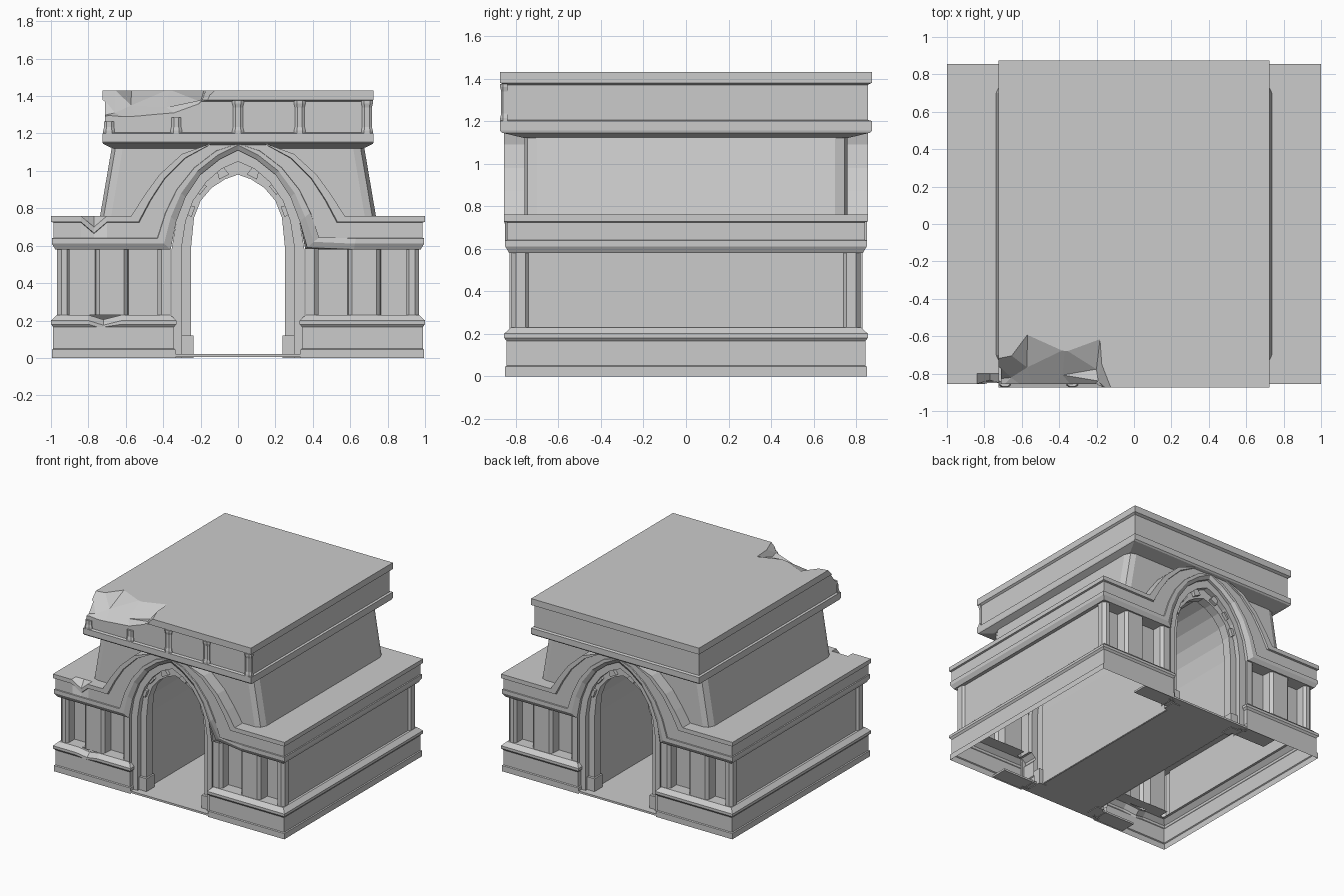
import bpy, bmesh
from mathutils import Vector

if "Cube" in bpy.data.objects:
    bpy.data.objects.remove(bpy.data.objects["Cube"])

def material(name, rgb):
    m = bpy.data.materials.new(name)
    m.diffuse_color = (*rgb, 1)
    m.use_nodes = True
    m.node_tree.nodes["Principled BSDF"].inputs["Base Color"].default_value = m.diffuse_color
    return m

pale = material("pale_stone", (.86, .89, .88))
dark = material("dark_stone", (.60, .61, .61))

def finish(name, bm, mat=pale):
    bmesh.ops.remove_doubles(bm, verts=bm.verts, dist=1e-5)
    bmesh.ops.recalc_face_normals(bm, faces=bm.faces)
    me = bpy.data.meshes.new(name)
    bm.to_mesh(me)
    bm.free()
    me.materials.append(mat)
    ob = bpy.data.objects.new(name, me)
    bpy.context.collection.objects.link(ob)
    return ob

def loft(bm, rows, closed=False, caps=False):
    vs = [[bm.verts.new(p) for p in r] for r in rows]
    n = len(rows[0])
    for a, b in zip(vs, vs[1:]):
        for i in range(n if closed else n - 1):
            j = (i + 1) % n
            bm.faces.new((a[i], a[j], b[j], b[i]))
    if caps:
        bm.faces.new(vs[0][::-1])
        bm.faces.new(vs[-1])

def both_sides(name, rows, chip=None, mat=pale):
    """Build the right half and its left copy; chip may move single points."""
    bm = bmesh.new()
    for s in (1, -1):
        loft(bm, [[(chip or (lambda p: p))(Vector((s * x, y, z))) for x, y, z in r] for r in rows])
    return finish(name, bm, mat)

def there_and_back(pts):
    """Continue a front path round to the back as its mirror image."""
    return pts + [(x, -y, z) for x, y, z in reversed(pts)]

def sweep_rows(path, profile):
    """Offset an open plan path with mitred corners for each (offset, z)."""
    P = [Vector(p) for p in path]
    d = [(b - a).normalized() for a, b in zip(P, P[1:])]
    nrm = [Vector((v.y, -v.x)) for v in d]
    rows = []
    for off, z in profile:
        row = []
        for i, p in enumerate(P):
            a, b = nrm[max(i - 1, 0)], nrm[min(i, len(nrm) - 1)]
            q = p + (a + b) * (off / (1 + a.dot(b)))
            row.append((q.x, q.y, z))
        rows.append(row)
    return rows

def mirror_path(p):
    return p + [(x, -y) for x, y in reversed(p)]

def box(name, x0, x1, y0, y1, z0, z1):
    bm = bmesh.new()
    loft(bm, [[(x0, y0, z), (x1, y0, z), (x1, y1, z), (x0, y1, z)] for z in (z0, z1)], True, True)
    return finish(name, bm)

# Moulded base, open underneath, with a chipped ledge on the front left
def base_chip(p):
    if abs(p.x + .72) < .02 and p.y < -.8 and p.z > .17:
        return p + Vector((0, .02, -.025))
    return p
base = mirror_path([(.35, -.7), (.35, -.835), (.62, -.835), (.72, -.835), (.80, -.835), (.98, -.835)])
both_sides("base", sweep_rows(base, [(.015, 0), (.015, .045), (.008, .05), (.008, .165), (.02, .18),
                                     (.02, .2), (-.012, .23), (-.03, .23)]), base_chip)
# Sills of the recesses
for f in (1, -1):
    both_sides("recess_sill", [[(x, f * .725, .23), (x, f * .806, .23)] for x in (.41, .92)])

# Lower walls with corner pilasters, darker recesses and faceted columns
wall = mirror_path([(.36, -.74), (.36, -.82), (.41, -.82), (.43, -.80), (.43, -.73), (.585, -.73),
                    (.59, -.80), (.61, -.82), (.74, -.82), (.76, -.80), (.765, -.73), (.90, -.73),
                    (.90, -.80), (.915, -.82), (.945, -.82), (.967, -.80), (.967, -.755), (.95, -.74)])
ob = both_sides("lower_wall", [[(x, y, z) for x, y in wall] for z in (.23, .585)])
ob.data.materials.append(dark)
for p in ob.data.polygons:
    if abs(abs(p.center.y) - .73) < .002:
        p.material_index = 1

# Cornice that rises over each arch as a hood
low = [(0, 1.11), (.10, 1.06), (.20, .98), (.28, .86), (.33, .73), (.36, .58),
       (.62, .58), (.70, .58), (.77, .58), (.84, .58)]
high = [(0, 1.28), (.15, 1.2), (.30, 1.09), (.42, .98), (.50, .87), (.57, .76),
        (.65, .76), (.70, .76), (.77, .76), (.84, .76)]
def cornice_row(t, out):
    y, edge = -(.82 + out), .965 + out
    pts = [(min(a + (c - a) * t, edge), y, min(b + (d - b) * t, 1.145))
           for (a, b), (c, d) in zip(low, high)]
    return there_and_back(pts + [(edge, y, .58 + .18 * t)])
def cornice_chip(p):
    if abs(p.x + .77) < .01 and p.y < -.81 and p.z > .7:
        return p + Vector((0, .02, -.06))
    if .35 < p.x < .43 and p.y < -.82 and p.z < .66:
        return p + Vector((.01, .03, .01))
    return p
both_sides("cornice_and_hood", [cornice_row(*r) for r in (
    (0, -.09), (0, .012), (.17, .03), (.33, .03), (.34, .022), (.80, .022), (.82, .035),
    (1, .035), (1, -.02), (1, -.12), (1, -.25))], cornice_chip)

# Stepped arch rings at both ends and the tunnel between them
outer = low[:5] + [(.355, .58), (.355, 0)]
mid = [(0, 1.05), (.09, 1.01), (.17, .94), (.24, .84), (.28, .73), (.30, .60), (.30, 0)]
inner = [(0, .98), (.07, .955), (.14, .91), (.20, .84), (.235, .75), (.25, .60), (.25, 0)]
vault = [((a + 2 * c) / 3, (b + 2 * d) / 3) for (a, b), (c, d) in zip(mid, inner)]
steps = [(outer, -.83), (outer, -.81), (mid, -.81), (mid, -.77), (inner, -.77), (inner, -.70), (vault, -.70)]
steps += [(c, -y) for c, y in reversed(steps)]
both_sides("arch_and_tunnel", [[(x, y, z) for x, z in c] for c, y in steps])

# Jamb feet and small wedge blocks round each arch
for s in (1, -1):
    for f in (1, -1):
        xs, ys = sorted((s * .237, s * .30)), sorted((f * .69, f * .79))
        box("jamb_foot", *xs, *ys, 0, .12)
        for x, z, ux, uz in ((.262, .79, .94, .34), (.205, .91, .78, .62), (.085, .99, .45, .89)):
            bm = bmesh.new()
            c, u, t = Vector((x, 0, z)), Vector((ux, 0, uz)), Vector((-uz, 0, ux))
            quad = [c - u * .025 - t * .03, c - u * .025 + t * .03,
                    c + u * .025 + t * .02, c + u * .025 - t * .02]
            loft(bm, [[(s * q.x, f * y, q.z) for q in quad] for y in (.74, .795)], True, True)
            finish("arch_block", bm)

# Tunnel floor and its wider thresholds
box("floor", -.27, .27, -.72, .72, .005, .02)
for f in (1, -1):
    ys = sorted((f * .72, f * .845))
    box("threshold", -.6, .6, *ys, .005, .02)

# Upper battered wall with softened corners
def upper_row(start, X, z):
    return there_and_back([(start, -.76, z), (X - .06, -.76, z), (X - .02, -.745, z), (X, -.70, z)])
both_sides("upper_wall", [upper_row(.45, .738, .755), upper_row(.2, .675, 1.125)], mat=dark)

# Entablature: sloped soffit, lower flange, frieze and roof slab
bm = bmesh.new()
loft(bm, [[(-x, -y, z), (x, -y, z), (x, y, z), (-x, y, z)] for x, y, z in (
    (.67, .76, 1.12), (.722, .865, 1.145), (.725, .875, 1.155), (.725, .875, 1.2),
    (.71, .855, 1.205), (.71, .855, 1.37), (.725, .875, 1.38), (.725, .875, 1.43))], True, True)
top = finish("entablature", bm)

# Spool-shaped studs on the front frieze, two of them broken off
for x, h in ((-.69, 1.265), (-.33, 1.285), (0, 1.375), (.33, 1.375), (.69, 1.375)):
    bm = bmesh.new()
    rows = []
    spool = [(1.2, .031), (1.215, .031), (1.235, .026)]
    spool += [(h - .035, .026), (h - .015, .031), (h, .031)] if h > 1.3 else [(h, .026)]
    for z, w in spool:
        rows.append([(x - w, -.84, z), (x - w, -.852 - w * .3, z), (x - w * .5, -.843 - w, z),
                     (x + w * .5, -.843 - w, z), (x + w, -.852 - w * .3, z), (x + w, -.84, z)])
    loft(bm, rows, True, True)
    finish("frieze_stud", bm)

# Broken front left corner of the roof
bm = bmesh.new()
plan = [(-.76, -.92), (-.52, -.92), (-.27, -.92), (-.18, -.92), (-.10, -.92), (-.17, -.74), (-.18, -.60),
        (-.37, -.67), (-.57, -.58), (-.66, -.70), (-.76, -.72)]
depth = [1.27, 1.25, 1.27, 1.35, 1.38, 1.38, 1.37, 1.34, 1.35, 1.31, 1.29]
loft(bm, [[(x * .95 - .03, -.92 + (y + .92) * .45, z) for (x, y), z in zip(plan, depth)],
          [(x, y, 1.436) for x, y in plan]], True, True)
bmesh.ops.triangulate(bm, faces=bm.faces)
cutter = finish("break_cutter", bm)
cutter.hide_render = True
cutter.hide_set(True)
m = top.modifiers.new("break", 'BOOLEAN')
m.operation, m.object, m.solver = 'DIFFERENCE', cutter, 'EXACT'
